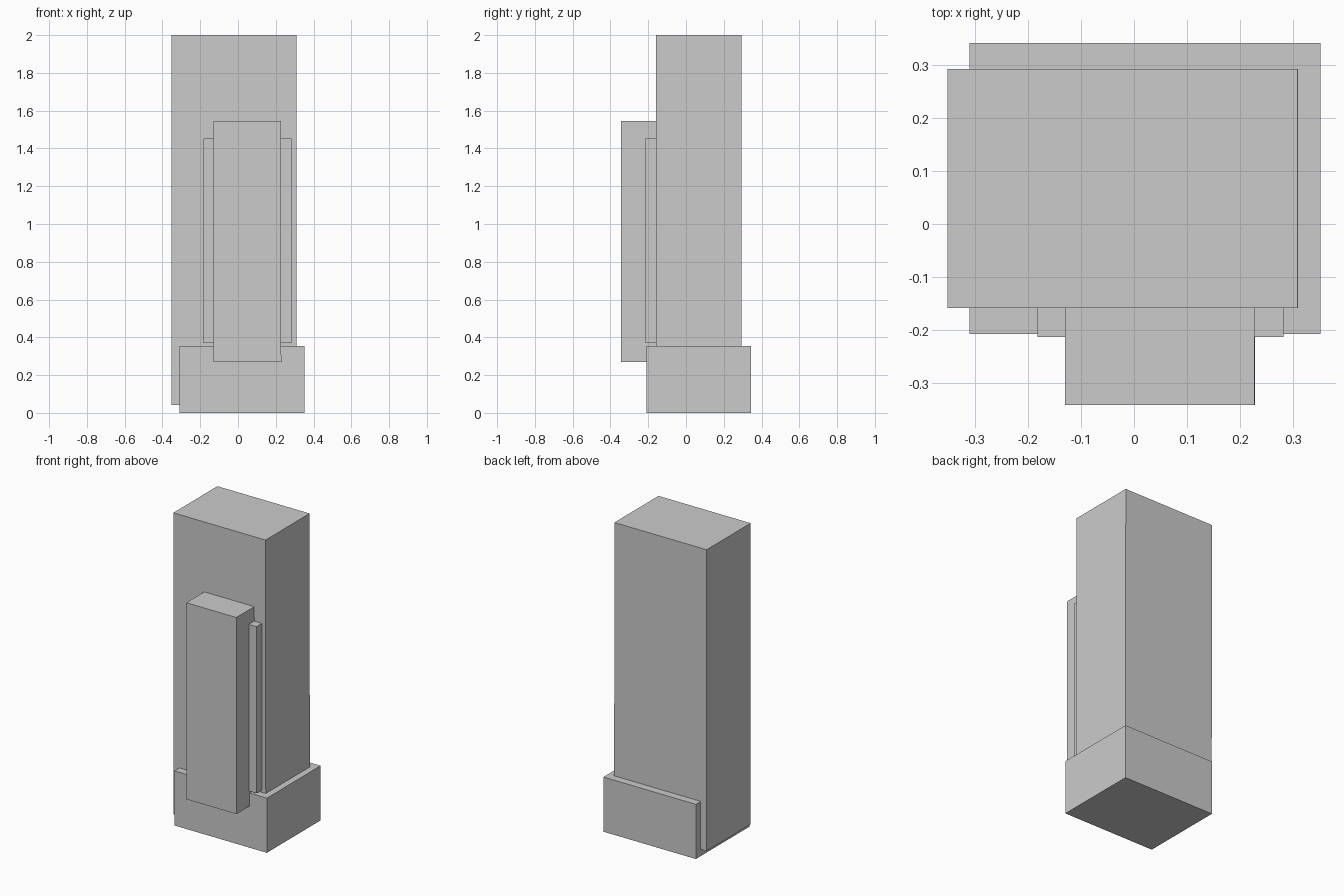
import bpy
import bmesh

if "Cube" in bpy.data.objects:
    bpy.data.objects.remove(bpy.data.objects["Cube"])


def box(name, x, y, z, lean=0.0):
    """Box from (min, max) ranges; lean shifts the top sideways slightly."""
    bm = bmesh.new()
    bmesh.ops.create_cube(bm, size=1)
    for v in bm.verts:
        top = v.co.z > 0
        v.co = [r[0] if c < 0 else r[1] for c, r in zip(v.co, (x, y, z))]
        if top:
            v.co.x += lean
    mesh = bpy.data.meshes.new(name)
    bm.to_mesh(mesh)
    bm.free()
    obj = bpy.data.objects.new(name, mesh)
    bpy.context.collection.objects.link(obj)
    return obj


# Low plinth, offset towards the back right
box("base_block", (-0.311, 0.353), (-0.208, 0.343), (0.0, 0.355))

# Tall tower, overhanging the plinth on the left, with a very slight lean
box("main_tower", (-0.351, 0.311), (-0.159, 0.293), (0.043, 2.0), lean=-0.002)

# Thin backing slab on the tower front
box("backing_slab", (-0.183, 0.283), (-0.214, -0.12), (0.37, 1.452))

# Thick front panel
box("front_panel", (-0.13, 0.229), (-0.343, -0.12), (0.27, 1.546), lean=-0.001)
